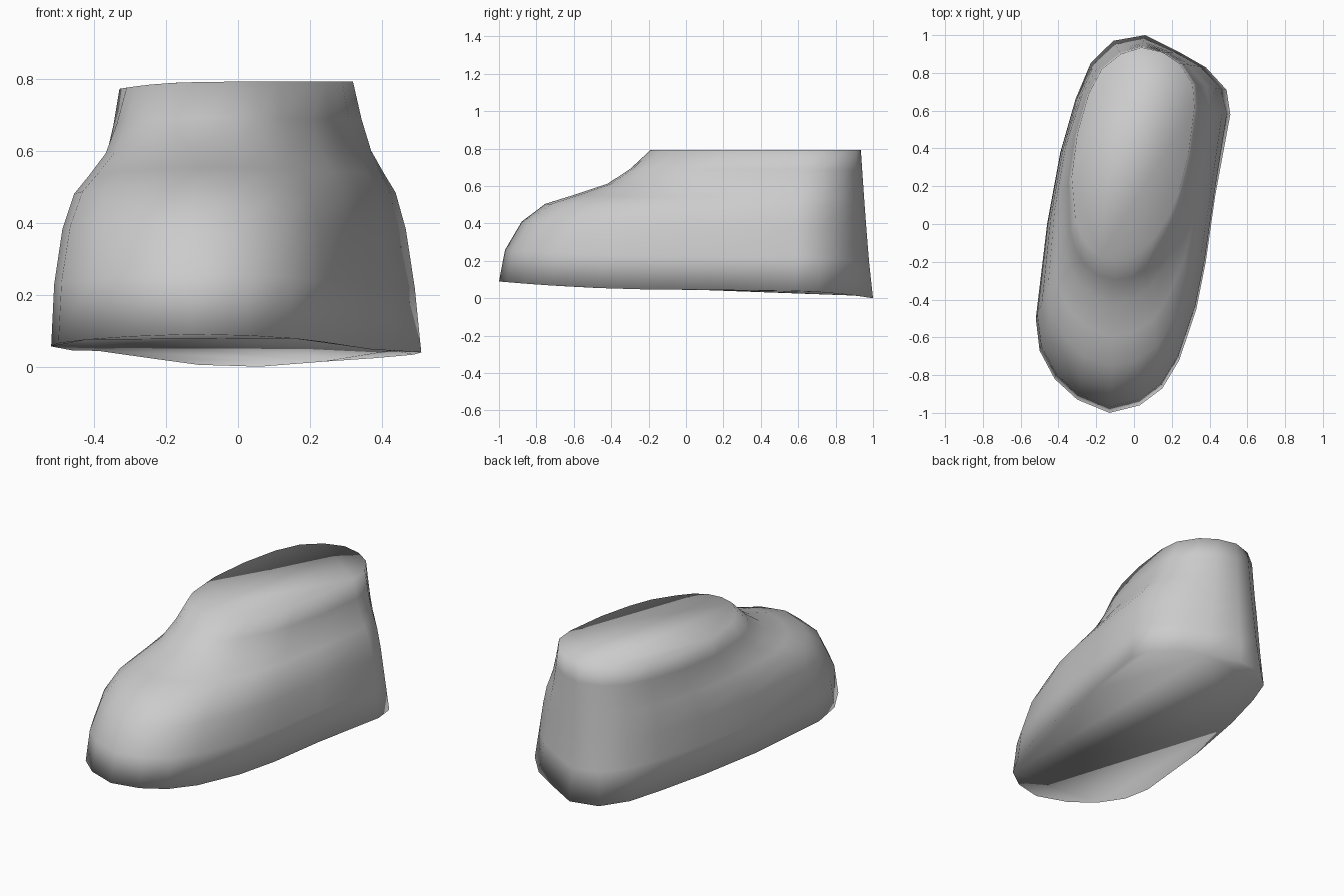
import bpy
import bmesh

cube = bpy.data.objects.get("Cube")
if cube:
    bpy.data.objects.remove(cube, do_unlink=True)

# Sole outline, each point paired with the ankle rim point above it
sole = [(.06, 1), (-.11, .97), (-.23, .85), (-.31, .66), (-.39, .38), (-.46, 0), (-.52, -.5),
        (-.5, -.67), (-.42, -.82), (-.3, -.93), (-.13, -1), (.03, -.96), (.15, -.87),
        (.24, -.72), (.33, -.45), (.38, -.2), (.43, .15), (.51, .58), (.49, .71),
        (.38, .83), (.24, .91)]
rim = [(.04, .935), (-.07, .9), (-.17, .82), (-.24, .69), (-.3, .48), (-.33, .25), (-.31, .02),
       (-.28, -.06), (-.24, -.12), (-.18, -.17), (-.1, -.19), (-.02, -.18), (.05, -.14),
       (.11, -.07), (.19, .05), (.24, .18), (.29, .38), (.32, .62), (.31, .74),
       (.24, .85), (.15, .91)]
# Instep profile: share of the way inward, share of the way up
profile = [(0, 0), (.04, .24), (.15, .455), (.305, .59), (.5, .66), (.72, .745), (.87, .86), (1, 1)]


def sole_height(y):
    return .045 + .045 * y * y if y < 0 else .045 - .045 * y ** 4


def rim_height(x):
    return .793 - .02 * max(0, -x / .33) ** 3


def wall_point(low, high, inward, up):
    heel = min(1, max(0, (low[1] - .5) / .4))       # heel wall is nearly straight
    t = inward + (up ** .8 - inward) * heel
    bottom, top = sole_height(low[1]), rim_height(high[0])
    return (low[0] + (high[0] - low[0]) * t,
            low[1] + (high[1] - low[1]) * t,
            bottom + (top - bottom) * up)


# Loft the rings and close both ends
bm = bmesh.new()
rings = [[bm.verts.new(wall_point(a, b, t, u)) for a, b in zip(sole, rim)] for t, u in profile]
count = len(sole)
for lower, upper in zip(rings, rings[1:]):
    for i in range(count):
        j = (i + 1) % count
        bm.faces.new((lower[i], lower[j], upper[j], upper[i]))
bm.faces.new(rings[0])
bm.faces.new(rings[-1])
bmesh.ops.recalc_face_normals(bm, faces=bm.faces)
for face in bm.faces:
    face.smooth = True

mesh = bpy.data.meshes.new("foot_form")
bm.to_mesh(mesh)
bm.free()
foot = bpy.data.objects.new("foot_form", mesh)
bpy.context.collection.objects.link(foot)

# Plain grey
grey = bpy.data.materials.new("light_grey")
grey.use_nodes = True
colour = (.6, .6, .6, 1)
grey.diffuse_color = colour
grey.node_tree.nodes["Principled BSDF"].inputs["Base Color"].default_value = colour
mesh.materials.append(grey)
